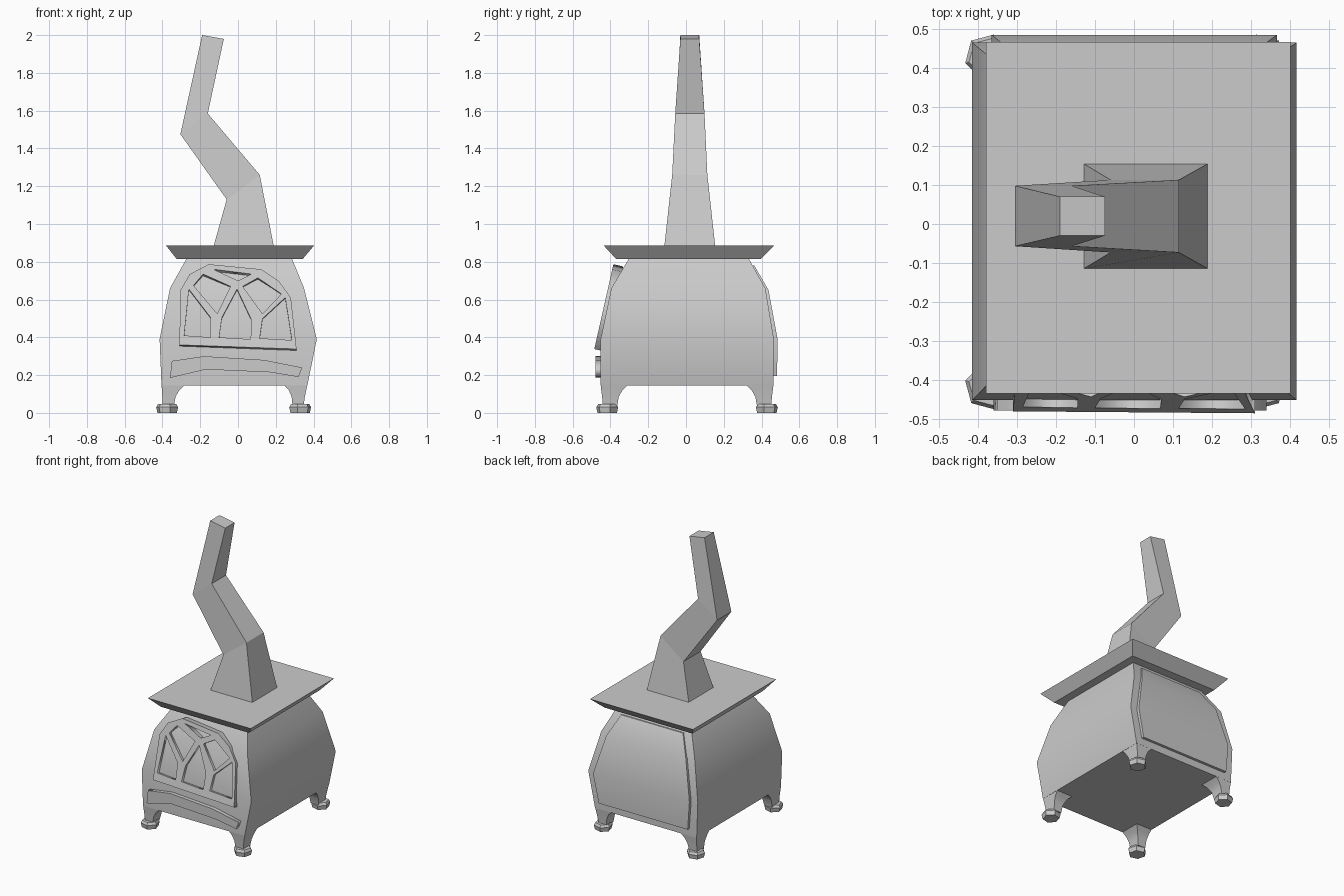
import bpy, bmesh, math

if "Cube" in bpy.data.objects:
    bpy.data.objects.remove(bpy.data.objects["Cube"])

def finish(name, bm, smooth=False):
    bmesh.ops.remove_doubles(bm, verts=bm.verts, dist=1e-5)
    bmesh.ops.recalc_face_normals(bm, faces=bm.faces)
    me = bpy.data.meshes.new(name)
    bm.to_mesh(me)
    bm.free()
    ob = bpy.data.objects.new(name, me)
    bpy.context.collection.objects.link(ob)
    if smooth:
        bpy.ops.object.select_all(action='DESELECT')
        ob.select_set(True)
        bpy.context.view_layer.objects.active = ob
        bpy.ops.object.shade_smooth_by_angle(angle=math.radians(32))
    return ob

def loft(name, rings, smooth=False):
    """Skin a stack of equal-sized rings and cap both ends."""
    bm = bmesh.new()
    vs = [[bm.verts.new(p) for p in r] for r in rings]
    n = len(vs[0])
    for a, b in zip(vs, vs[1:]):
        for i in range(n):
            j = (i + 1) % n
            bm.faces.new((a[i], a[j], b[j], b[i]))
    bm.faces.new(vs[0][::-1])
    bm.faces.new(vs[-1])
    return finish(name, bm, smooth)

def rect(z, x0, x1, y0, y1, zr=None):
    zr = z if zr is None else zr
    return [(x0, y0, z), (x1, y0, zr), (x1, y1, zr), (x0, y1, z)]

# Pot-bellied body
loft("body", [rect(0.145, -0.405, 0.367, -0.452, 0.463),
              rect(0.39, -0.415, 0.417, -0.452, 0.465),
              rect(0.66, -0.36, 0.35, -0.395, 0.42),
              rect(0.83, -0.265, 0.28, -0.295, 0.325)], True)

# Flared top plate
loft("top_plate", [rect(0.815, -0.325, 0.343, -0.37, 0.395),
                   rect(0.885, -0.38, 0.402, -0.435, 0.467)])

# Crooked chimney
loft("chimney", [rect(0.88, -0.13, 0.19, -0.115, 0.155),
                 rect(1.13, -0.06, 0.115, -0.073, 0.113, 1.26),
                 rect(1.475, -0.305, -0.16, -0.057, 0.098, 1.585),
                 rect(2.0, -0.19, -0.075, -0.03, 0.07, 1.98)])

# Raised back panel following the body curve
loft("back_panel", [rect(0.195, -0.35, 0.325, 0.44, 0.482),
                    rect(0.39, -0.365, 0.367, 0.44, 0.485),
                    rect(0.65, -0.305, 0.30, 0.39, 0.437),
                    rect(0.78, -0.23, 0.24, 0.32, 0.362)], True)

# Curved legs with diagonal hexagonal feet
for sx, tx, ax in ((-1, -0.405, -0.398), (1, 0.367, 0.347)):
    for sy, ty, label in ((-1, -0.452, "front"), (1, 0.463, "back")):
        side = "left" if sx < 0 else "right"
        rings = []
        for z, t, wx, wy in ((0.15, 0, 0.125, 0.145), (0.12, 0.3, 0.092, 0.112),
                             (0.085, 0.65, 0.07, 0.088), (0.035, 1, 0.058, 0.075)):
            x = tx + (ax - tx) * t
            y = ty - sy * 0.012 * t
            rings.append(rect(z, x, x - sx * wx, y, y - sy * wy))
        loft(f"{label}_{side}_leg", rings, True)
        cx, cy = ax + (0.023 if sx < 0 else -0.018), ty + (0.035 if sy < 0 else -0.035)
        ang = math.atan2(sy, sx)
        loft(f"{label}_{side}_foot",
             [[(cx + r * math.cos(ang + i * math.pi / 3),
                cy + r * math.sin(ang + i * math.pi / 3), z) for i in range(6)]
              for z, r in ((0, 0.053), (0.03, 0.06), (0.046, 0.05))])

def plate(name, outlines, place):
    """Filled outline with holes and thickness; place() maps (x, z, is_front)."""
    cu = bpy.data.curves.new(name, 'CURVE')
    cu.dimensions, cu.fill_mode, cu.extrude = '2D', 'BOTH', 0.02
    for pts in outlines:
        sp = cu.splines.new('POLY')
        sp.points.add(len(pts) - 1)
        for p, (x, z) in zip(sp.points, pts):
            p.co = (x, z, 0, 1)
        sp.use_cyclic_u = True
    tmp = bpy.data.objects.new(name + "_curve", cu)
    bpy.context.collection.objects.link(tmp)
    dg = bpy.context.evaluated_depsgraph_get()
    dg.update()
    me = bpy.data.meshes.new_from_object(tmp.evaluated_get(dg))
    bpy.data.objects.remove(tmp)
    bm = bmesh.new()
    bm.from_mesh(me)
    bpy.data.meshes.remove(me)
    for v in bm.verts:
        v.co = place(v.co.x, v.co.y, v.co.z > 0)
    return finish(name, bm)

# Leaning door frame with six window openings
door = [(-0.31, 0.36), (-0.305, 0.65), (-0.255, 0.735), (-0.155, 0.787),
        (0.125, 0.76), (0.215, 0.7), (0.28, 0.61), (0.31, 0.338)]
windows = [
    [(-0.285, 0.41), (-0.26, 0.655), (-0.145, 0.505), (-0.145, 0.4)],
    [(-0.1, 0.4), (-0.085, 0.505), (-0.005, 0.655), (0.07, 0.495), (0.067, 0.39)],
    [(0.115, 0.395), (0.13, 0.5), (0.25, 0.61), (0.285, 0.385)],
    [(-0.235, 0.675), (-0.185, 0.735), (-0.04, 0.67), (-0.11, 0.525)],
    [(0.025, 0.67), (0.105, 0.715), (0.23, 0.63), (0.13, 0.525)],
    [(-0.13, 0.76), (0.07, 0.735), (0, 0.7)]]

def on_door(x, z, front):
    y = -0.485 + (z - 0.34) * 0.225
    return (x, y, z) if front else (x, y + 0.052, z - 0.012)

plate("door_frame", [door] + windows, on_door)

# Arched ash lip below the door
lip = [(-0.35, 0.275), (-0.18, 0.3), (0.14, 0.28), (0.34, 0.24),
       (0.32, 0.19), (0.17, 0.215), (-0.17, 0.23), (-0.36, 0.185)]
plate("ash_lip", [lip], lambda x, z, front: (x, -0.478 if front else -0.44, z))
